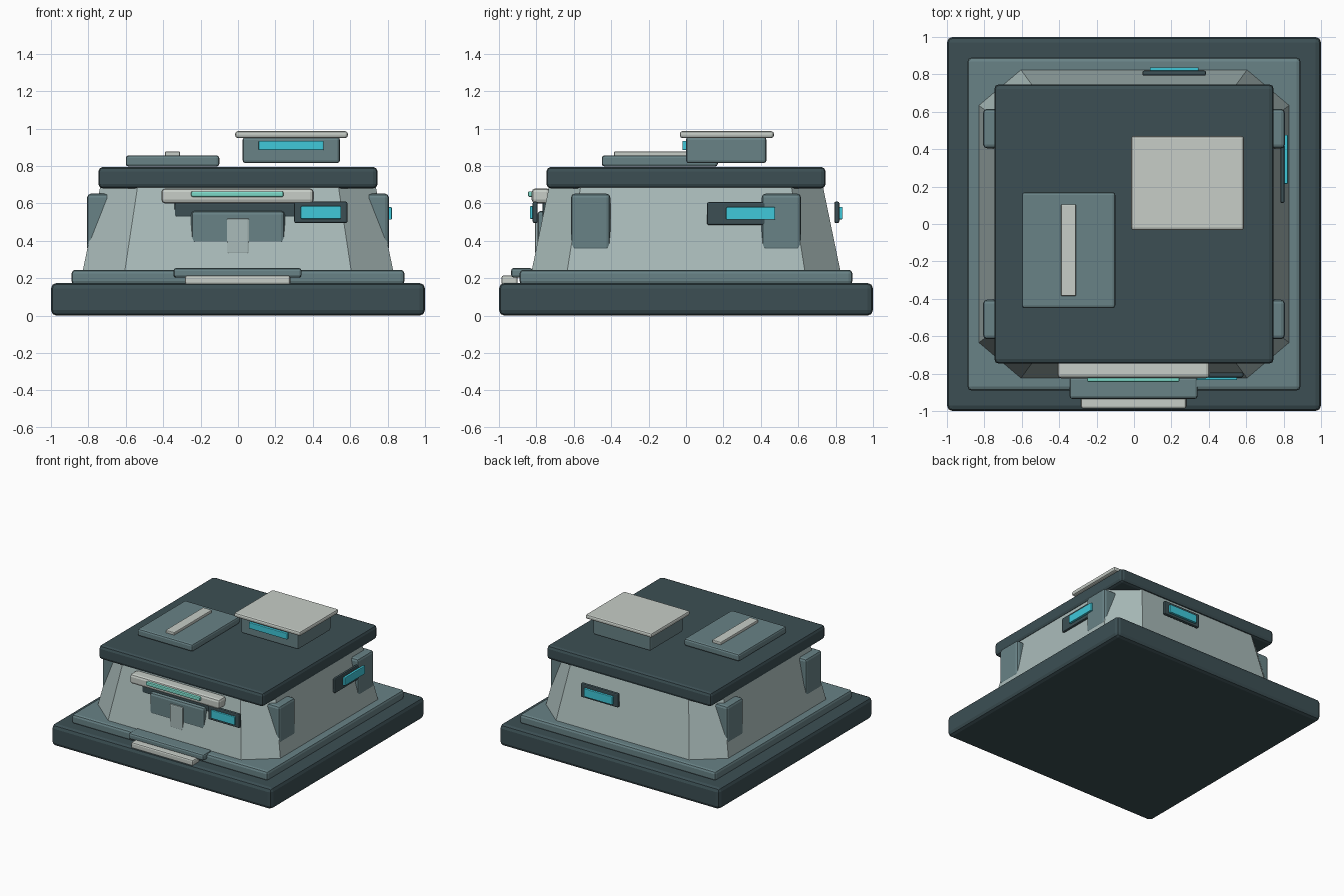
import bpy, bmesh

if "Cube" in bpy.data.objects:
    bpy.data.objects.remove(bpy.data.objects["Cube"])


def material(name, rgb):
    m = bpy.data.materials.new(name)
    m.diffuse_color = (*rgb, 1)
    m.use_nodes = True
    m.node_tree.nodes["Principled BSDF"].inputs["Base Color"].default_value = m.diffuse_color
    return m


DARK = material("dark_slate", (0.045, 0.078, 0.088))
TEAL = material("grey_teal", (0.14, 0.225, 0.24))
PALE = material("pale_wall", (0.40, 0.50, 0.49))
CREAM = material("off_white", (0.57, 0.61, 0.57))
CYAN = material("cyan_glow", (0.05, 0.58, 0.70))
MINT = material("mint_glow", (0.20, 0.70, 0.58))


def finish(name, bm, mat, bevel=0.0, segments=2):
    bmesh.ops.recalc_face_normals(bm, faces=bm.faces)
    me = bpy.data.meshes.new(name)
    bm.to_mesh(me)
    bm.free()
    ob = bpy.data.objects.new(name, me)
    bpy.context.collection.objects.link(ob)
    me.materials.append(mat)
    if bevel:
        mod = ob.modifiers.new("bevel", 'BEVEL')
        mod.width = bevel
        mod.segments = segments
    return ob


def box(name, x, y, z, mat, bevel=0.01):
    """Bevelled box given by its (min, max) range on each axis."""
    bm = bmesh.new()
    bmesh.ops.create_cube(bm, size=1)
    for v in bm.verts:
        v.co = [(lo + hi) / 2 + c * (hi - lo)
                for c, (lo, hi) in zip(v.co, (x, y, z))]
    return finish(name, bm, mat, bevel)


# Foundation
box("base_slab", (-1, 1), (-1, 1), (0, 0.175), DARK, 0.03)
box("plinth", (-0.89, 0.89), (-0.89, 0.89), (0.165, 0.245), TEAL, 0.02)

# Tapered walls with cut corners
quarter = [(0.83, 0.635), (0.605, 0.825)]
outline = []
for sx, sy in ((1, 1), (-1, 1), (-1, -1), (1, -1)):
    pts = quarter if sx * sy > 0 else quarter[::-1]
    outline += [(sx * px, sy * py) for px, py in pts]
bm = bmesh.new()
rings = [[bm.verts.new((px * s, py * s, z)) for px, py in outline]
         for s, z in ((1, 0.24), (0.885, 0.70))]
for i in range(8):
    j = (i + 1) % 8
    bm.faces.new((rings[0][i], rings[0][j], rings[1][j], rings[1][i]))
for ring in rings:
    bm.faces.new(ring)
finish("walls", bm, PALE)

# Roof with hatch and raised turret box
box("roof", (-0.747, 0.747), (-0.747, 0.747), (0.68, 0.795), DARK, 0.025)
box("roof_hatch", (-0.6, -0.1), (-0.45, 0.17), (0.797, 0.857), TEAL, 0.015)
box("hatch_strip", (-0.39, -0.31), (-0.385, 0.105), (0.85, 0.878), CREAM, 0.006)
box("roof_box", (0.025, 0.545), (0, 0.43), (0.815, 0.955), TEAL, 0.015)
box("roof_box_lid", (-0.015, 0.587), (-0.033, 0.47), (0.95, 0.986), CREAM, 0.013)
box("roof_box_light", (0.11, 0.458), (-0.02, 0.01), (0.885, 0.935), CYAN, 0.005)

# Side buttresses
for sx, side in ((-1, "left"), (1, "right")):
    for sy, end in ((-1, "front"), (1, "back")):
        box(f"buttress_{side}_{end}", sorted((sx * 0.68, sx * 0.807)),
            sorted((sy * 0.405, sy * 0.615)), (0.345, 0.652), TEAL, 0.02)

# Entrance: header, door, canopy and steps
box("door_header", (-0.34, 0.34), (-0.768, -0.66), (0.52, 0.61), DARK, 0.015)
box("door", (-0.25, 0.25), (-0.795, -0.69), (0.38, 0.56), TEAL, 0.02)
box("door_panel", (-0.06, 0.06), (-0.806, -0.74), (0.33, 0.52), PALE, 0.008)
box("canopy", (-0.41, 0.405), (-0.825, -0.725), (0.6, 0.68), CREAM, 0.02)
box("canopy_light", (-0.25, 0.243), (-0.845, -0.815), (0.635, 0.665), MINT, 0.008)
box("upper_step", (-0.345, 0.34), (-0.935, -0.82), (0.203, 0.255), TEAL, 0.015)
box("lower_step", (-0.283, 0.28), (-0.987, -0.9), (0.165, 0.215), CREAM, 0.012)

# Framed windows on front, back and right
box("front_window_frame", (0.3, 0.585), (-0.82, -0.793), (0.495, 0.61), DARK, 0.009)
box("front_window", (0.335, 0.552), (-0.835, -0.81), (0.518, 0.585), CYAN, 0.005)
box("back_window_frame", (0.045, 0.385), (0.793, 0.82), (0.495, 0.61), DARK, 0.009)
box("back_window", (0.085, 0.345), (0.81, 0.838), (0.515, 0.582), CYAN, 0.005)
box("right_window_frame", (0.782, 0.805), (0.112, 0.58), (0.485, 0.607), DARK, 0.009)
box("right_window", (0.795, 0.823), (0.215, 0.476), (0.513, 0.58), CYAN, 0.005)
